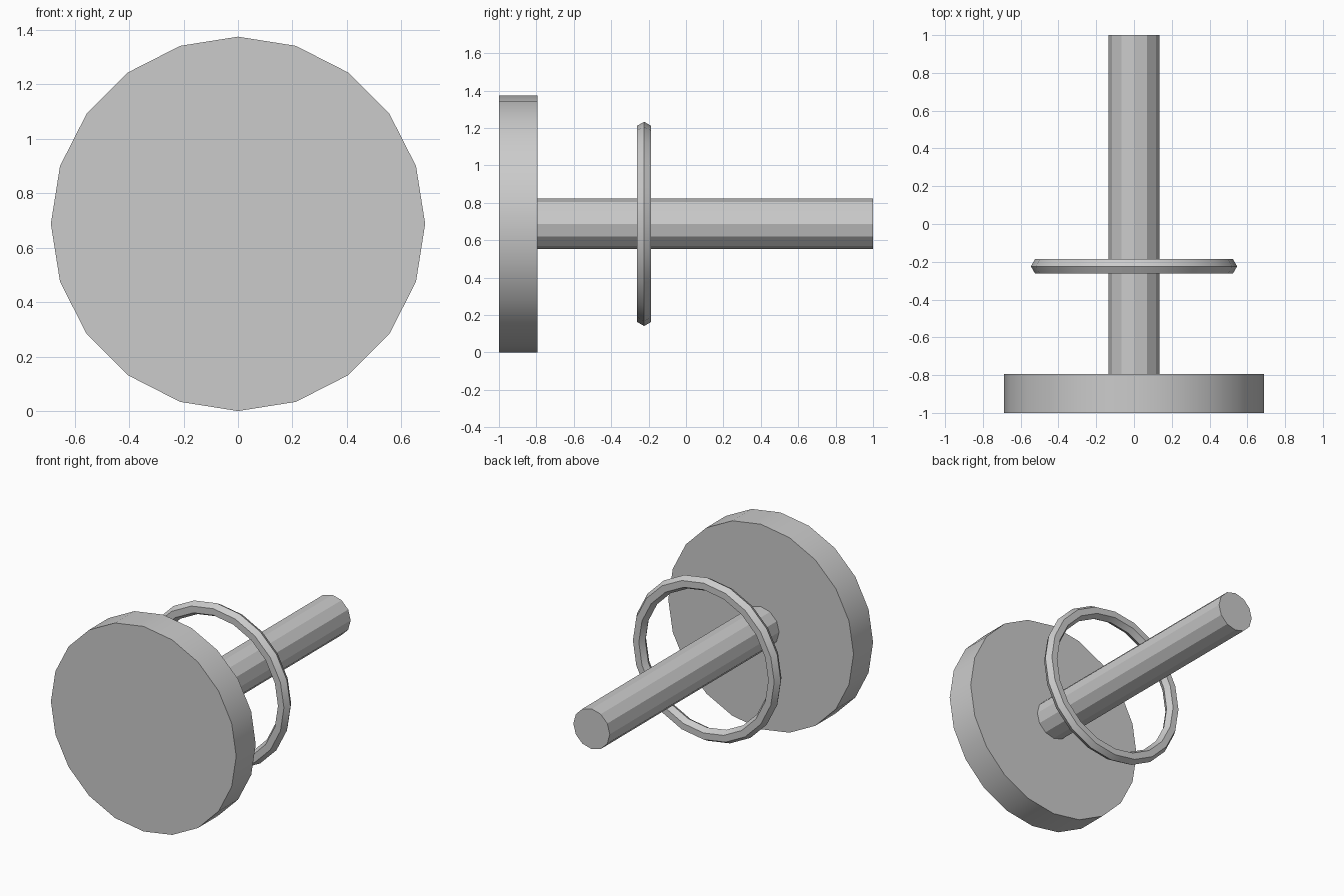
import bpy
import math
from mathutils import Matrix

cube = bpy.data.objects.get("Cube")
if cube:
    bpy.data.objects.remove(cube, do_unlink=True)

AXIS_Z = 0.687   # height of the shared axis, which runs along y

grey = bpy.data.materials.new("light_grey")
grey.use_nodes = True
colour = (0.6, 0.6, 0.6, 1)
grey.diffuse_color = colour
grey.node_tree.nodes["Principled BSDF"].inputs["Base Color"].default_value = colour


def finish(name, y):
    """Turn the new part onto the y axis, name it, colour it and shade it."""
    part = bpy.context.object
    part.name = part.data.name = name
    part.data.transform(Matrix.Rotation(math.pi / 2, 4, "X"))
    part.location = (0, y, AXIS_Z)
    part.data.materials.append(grey)
    bpy.ops.object.shade_smooth_by_angle(angle=math.radians(25))
    return part


def cylinder(name, sides, radius, y_front, y_back):
    bpy.ops.mesh.primitive_cylinder_add(
        vertices=sides, radius=radius, depth=y_back - y_front)
    return finish(name, (y_front + y_back) / 2)


# Large front disc and the rod behind it
cylinder("front_disc", 20, 0.687, -1.0, -0.793)
cylinder("rod", 12, 0.135, -0.793, 1.0)

# Thin floating ring around the rod, hexagonal in section
bpy.ops.mesh.primitive_torus_add(
    major_segments=20, minor_segments=6, major_radius=0.502, minor_radius=0.044)
finish("ring", -0.224)
